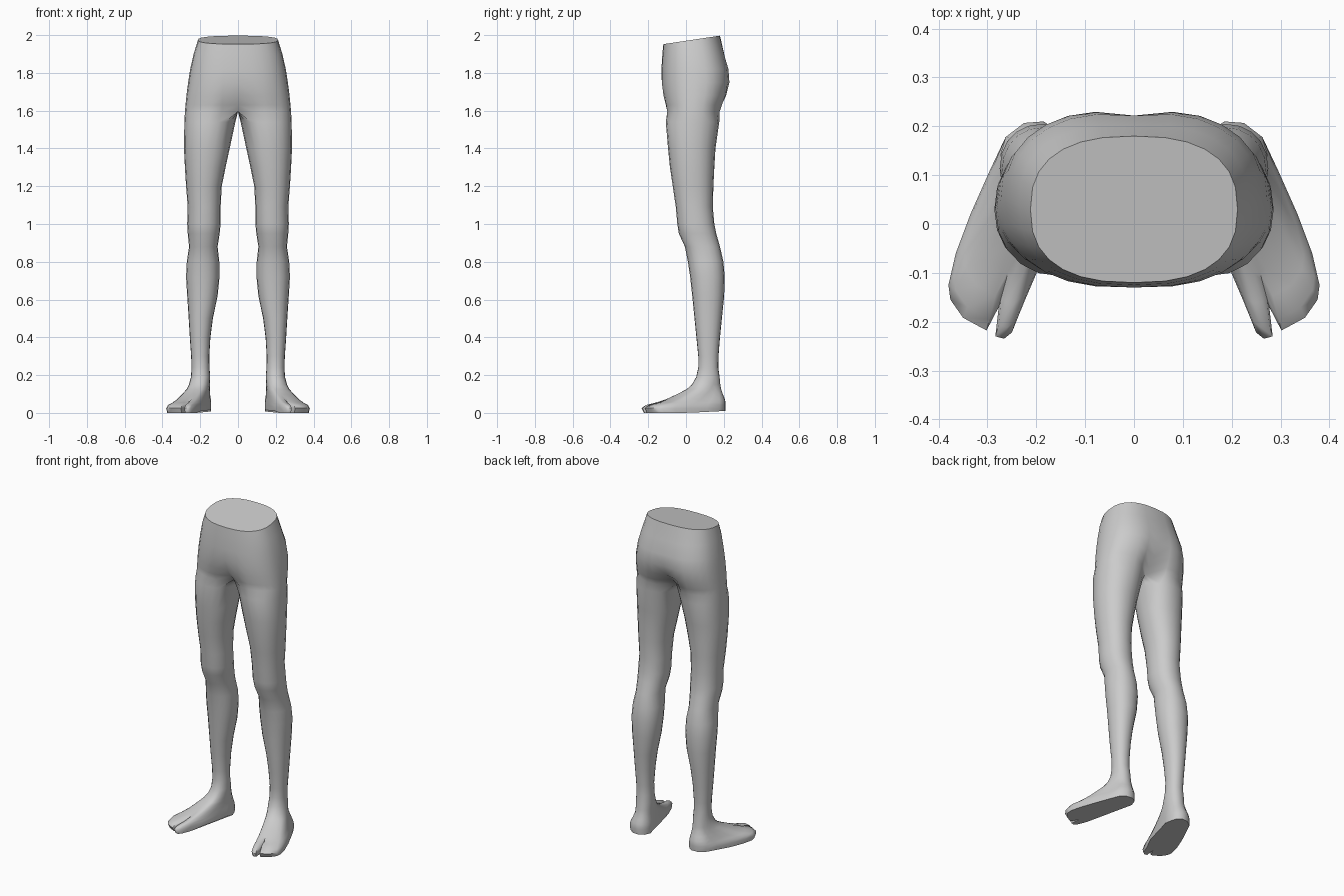
import bpy, bmesh, math

if "Cube" in bpy.data.objects:
    bpy.data.objects.remove(bpy.data.objects["Cube"])

N = 20      # points around one leg
OUTER = 15  # points on the outer arc; the rest face the midline


def power(v, e):
    return math.copysign(abs(v) ** e, v)


def pelvis_ring(z, half_width, front, back, groin, cleft, tilt=0.0, e=0.8):
    """Half outline of the hips, closed along the midline."""
    pts = []
    cy, ry = (front + back) / 2, (back - front) / 2
    for i in range(OUTER):
        a = math.radians(-90 + 180 * i / (OUTER - 1))
        x = half_width * power(math.cos(a), e) if 0 < i < OUTER - 1 else 0.0
        y = cy + ry * power(math.sin(a), e)
        near = max(0, 1 - x / 0.11) ** 1.3
        y += near * (groin if y < cy else -cleft)
        pts.append((x, y))
    y0, y1 = pts[0][1], pts[-1][1]
    inner = N - OUTER
    for k in range(1, inner + 1):
        pts.append((0.0, y1 + (y0 - y1) * k / (inner + 1)))
    return [(x, y, z + tilt * y) for x, y in pts]


def leg_ring(z, inner, outer, front, back, e=0.92):
    pts = []
    for i in range(N):
        a = math.radians(-126 + 360 / N * i)
        pts.append(((inner + outer) / 2 + (outer - inner) / 2 * power(math.cos(a), e),
                    (front + back) / 2 + (back - front) / 2 * power(math.sin(a), e), z))
    return pts


# hips: height, half width, front, back, groin hollow, rear cleft
rings = [pelvis_ring(1.97, 0.212, -0.12, 0.18, 0, 0, tilt=0.15)]
for row in [(1.90, 0.235, -0.125, 0.205, 0, 0.003),
            (1.82, 0.253, -0.130, 0.230, 0, 0.008),
            (1.75, 0.264, -0.132, 0.236, 0.004, 0.014),
            (1.68, 0.273, -0.126, 0.222, 0.02, 0.035),
            (1.63, 0.278, -0.117, 0.203, 0.045, 0.07),
            (1.595, 0.281, -0.111, 0.190, 0.07, 0.09)]:
    rings.append(pelvis_ring(*row))

# leg: height, inner x, outer x, front y, back y
for row in [(1.54, 0.014, 0.284, -0.107, 0.176),
            (1.40, 0.044, 0.286, -0.095, 0.156),
            (1.30, 0.066, 0.281, -0.085, 0.150),
            (1.20, 0.086, 0.275, -0.070, 0.145),
            (1.09, 0.092, 0.266, -0.054, 0.142),
            (1.00, 0.092, 0.269, -0.046, 0.150),
            (0.95, 0.097, 0.266, -0.038, 0.160),
            (0.88, 0.108, 0.259, -0.006, 0.180),
            (0.80, 0.099, 0.271, 0.010, 0.198),
            (0.72, 0.098, 0.275, 0.022, 0.205),
            (0.62, 0.108, 0.269, 0.033, 0.202),
            (0.50, 0.133, 0.261, 0.045, 0.190),
            (0.40, 0.146, 0.255, 0.055, 0.180),
            (0.30, 0.152, 0.248, 0.065, 0.172),
            (0.24, 0.151, 0.246, 0.065, 0.171)]:
    rings.append(leg_ring(*row))
ankle = leg_ring(0.19, 0.147, 0.249, 0.054, 0.178)
rings.append(ankle)

# foot: outline on the ground, big toe first, then round the outside to the heel
foot = [(.25, -.222), (.266, -.235), (.284, -.23), (.277, -.17), (.302, -.218),
        (.35, -.192), (.376, -.155), (.38, -.125), (.365, -.06), (.335, .02),
        (.295, .11), (.263, .178), (.225, .207), (.185, .21), (.155, .19),
        (.142, .15), (.147, .1), (.168, .02), (.195, -.09), (.225, -.16)]
for z, t in [(0.15, 0.08), (0.125, 0.18), (0.097, 0.37), (0.073, 0.55),
             (0.054, 0.75), (0.042, 0.92), (0.025, 1.0), (0.0, 0.96)]:
    ring = []
    for i, ((ax, ay, _), (fx, fy)) in enumerate(zip(ankle, foot)):
        if i == 3 and z > 0.06:      # toe gap only near the tips
            fx, fy = 0.293, -0.224
        s = t
        if i in range(11, 17):       # the heel fills out early
            s = min(t * 1.6, t if z == 0 else 1.0)
        lift = 0.0
        if z == 0:
            lift = 0.05 * max(0, fy) + (0.012 if i in (16, 17, 18) else 0)
        ring.append((ax + (fx - ax) * s, ay + (fy - ay) * s, z + lift))
    rings.append(ring)

# skin the rings, leaving the midline open for the mirror
bm = bmesh.new()
loops = [[bm.verts.new(p) for p in r] for r in rings]
for a, b in zip(loops, loops[1:]):
    for i in range(N):
        j = (i + 1) % N
        quad = (a[i], b[i], b[j], a[j])
        if any(v.co.x > 1e-6 for v in quad):
            bm.faces.new(quad)
bm.faces.new(loops[0])                   # waist cap
bm.faces.new(list(reversed(loops[-1])))  # sole
bmesh.ops.recalc_face_normals(bm, faces=bm.faces)
if max(bm.faces, key=lambda f: f.calc_center_median().z).normal.z < 0:
    bmesh.ops.reverse_faces(bm, faces=bm.faces)
mesh = bpy.data.meshes.new("legs")
bm.to_mesh(mesh)
bm.free()
legs = bpy.data.objects.new("legs", mesh)
bpy.context.collection.objects.link(legs)

grey = bpy.data.materials.new("plain grey")
grey.diffuse_color = (0.6, 0.6, 0.6, 1)
grey.use_nodes = True
grey.node_tree.nodes["Principled BSDF"].inputs["Base Color"].default_value = grey.diffuse_color
mesh.materials.append(grey)

bpy.context.view_layer.objects.active = legs
legs.select_set(True)
bpy.ops.object.shade_smooth_by_angle(angle=math.radians(55))
mirror = legs.modifiers.new("mirror", "MIRROR")
mirror.use_clip = True
mirror.merge_threshold = 0.0005
